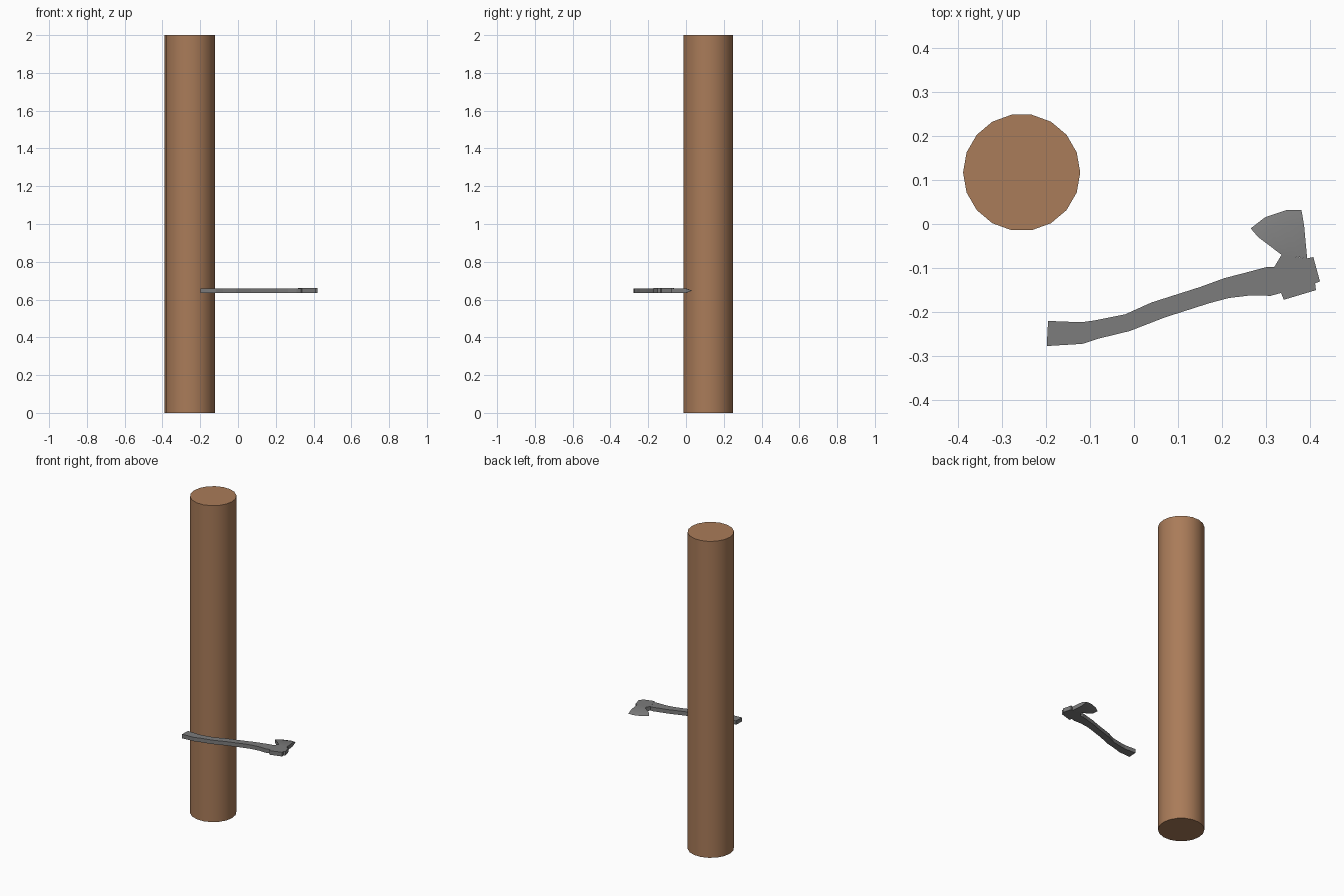
import bpy, bmesh, math

cube = bpy.data.objects.get("Cube")
if cube:
    bpy.data.objects.remove(cube)


def material(name, rgb):
    mat = bpy.data.materials.new(name)
    mat.use_nodes = True
    mat.diffuse_color = (*rgb, 1)
    mat.node_tree.nodes["Principled BSDF"].inputs["Base Color"].default_value = (*rgb, 1)
    return mat


def add_object(name, bm, mat):
    bmesh.ops.recalc_face_normals(bm, faces=bm.faces)
    mesh = bpy.data.meshes.new(name)
    bm.to_mesh(mesh)
    bm.free()
    mesh.materials.append(mat)
    obj = bpy.data.objects.new(name, mesh)
    bpy.context.collection.objects.link(obj)
    return obj


def smooth(obj, degrees):
    bpy.ops.object.select_all(action="DESELECT")
    obj.select_set(True)
    bpy.context.view_layer.objects.active = obj
    bpy.ops.object.shade_smooth_by_angle(angle=math.radians(degrees))


def strip(name, side_a, side_b, half_a, half_b, mat):
    """Flat-lying bar between two matching edge lines, with half thickness per point."""
    bm = bmesh.new()
    rings = []
    for a, b, ha, hb in zip(side_a, side_b, half_a, half_b):
        rings.append([bm.verts.new((x, y, MID + h)) for x, y, h in
                      ((*a, ha), (*b, hb), (*b, -hb), (*a, -ha))])
    for r, s in zip(rings, rings[1:]):
        for i in range(4):
            j = (i + 1) % 4
            bm.faces.new((r[i], r[j], s[j], s[i]))
    bm.faces.new(rings[0])
    bm.faces.new(rings[-1])
    bmesh.ops.remove_doubles(bm, verts=bm.verts, dist=0.0001)
    return add_object(name, bm, mat)


MID, HALF = 0.647, 0.013
wood = material("brown wood", (0.4, 0.2, 0.1))
iron = material("dark grey iron", (0.2, 0.2, 0.2))

# Tall round post
bpy.ops.mesh.primitive_cylinder_add(vertices=18, radius=0.133, depth=2,
                                    location=(-0.255, 0.117, 1), rotation=(0, 0, math.pi / 2))
post = bpy.context.object
post.name = "wooden_post"
post.data.materials.append(wood)
smooth(post, 30)

# Curved axe handle
upper = [(-0.195, -0.22), (-0.12, -0.223), (-0.09, -0.219), (-0.02, -0.205), (0.04, -0.178),
         (0.15, -0.143), (0.205, -0.123), (0.255, -0.11), (0.3, -0.098), (0.35, -0.098)]
lower = [(-0.198, -0.277), (-0.117, -0.272), (-0.08, -0.26), (-0.01, -0.243), (0.07, -0.212),
         (0.17, -0.18), (0.215, -0.168), (0.265, -0.162), (0.31, -0.163), (0.35, -0.152)]
strip("axe_handle", upper, lower, [HALF - 0.0005] * 10, [HALF - 0.0005] * 10, iron)

# Axe head: socket around the handle, extruded from its outline
socket = [(0.335, -0.07), (0.318, -0.098), (0.334, -0.157), (0.34, -0.172), (0.413, -0.15),
          (0.411, -0.135), (0.422, -0.13), (0.407, -0.075), (0.393, -0.078)]
bm = bmesh.new()
face = bm.faces.new([bm.verts.new((x, y, MID - HALF)) for x, y in socket])
top = bmesh.ops.extrude_face_region(bm, geom=[face])["geom"]
bmesh.ops.translate(bm, vec=(0, 0, 2 * HALF),
                    verts=[v for v in top if isinstance(v, bmesh.types.BMVert)])
add_object("axe_socket", bm, iron)

# Axe blade: flared cheek, then a bevel closing to the cutting edge
neck = [(0.335, -0.07), (0.354, -0.073), (0.374, -0.075), (0.393, -0.078)]
cheek = [(0.281, -0.029), (0.308, -0.01), (0.347, 0.001), (0.386, -0.003)]
edge = [(0.265, -0.01), (0.297, 0.015), (0.347, 0.032), (0.38, 0.032)]
blade = bmesh.new()
rows = [[[blade.verts.new((x, y, MID + side * h)) for x, y in line]
         for line, h in ((neck, HALF), (cheek, HALF * 0.9))] for side in (1, -1)]
tip = [blade.verts.new((x, y, MID)) for x, y in edge]
for near, far in rows:
    for p, q in ((near, far), (far, tip)):
        for i in range(3):
            blade.faces.new((p[i], p[i + 1], q[i + 1], q[i]))
for i in (0, 3):
    blade.faces.new((rows[0][0][i], rows[0][1][i], tip[i], rows[1][1][i], rows[1][0][i]))
for i in range(3):
    blade.faces.new((rows[0][0][i], rows[0][0][i + 1], rows[1][0][i + 1], rows[1][0][i]))
smooth(add_object("axe_blade", blade, iron), 40)
